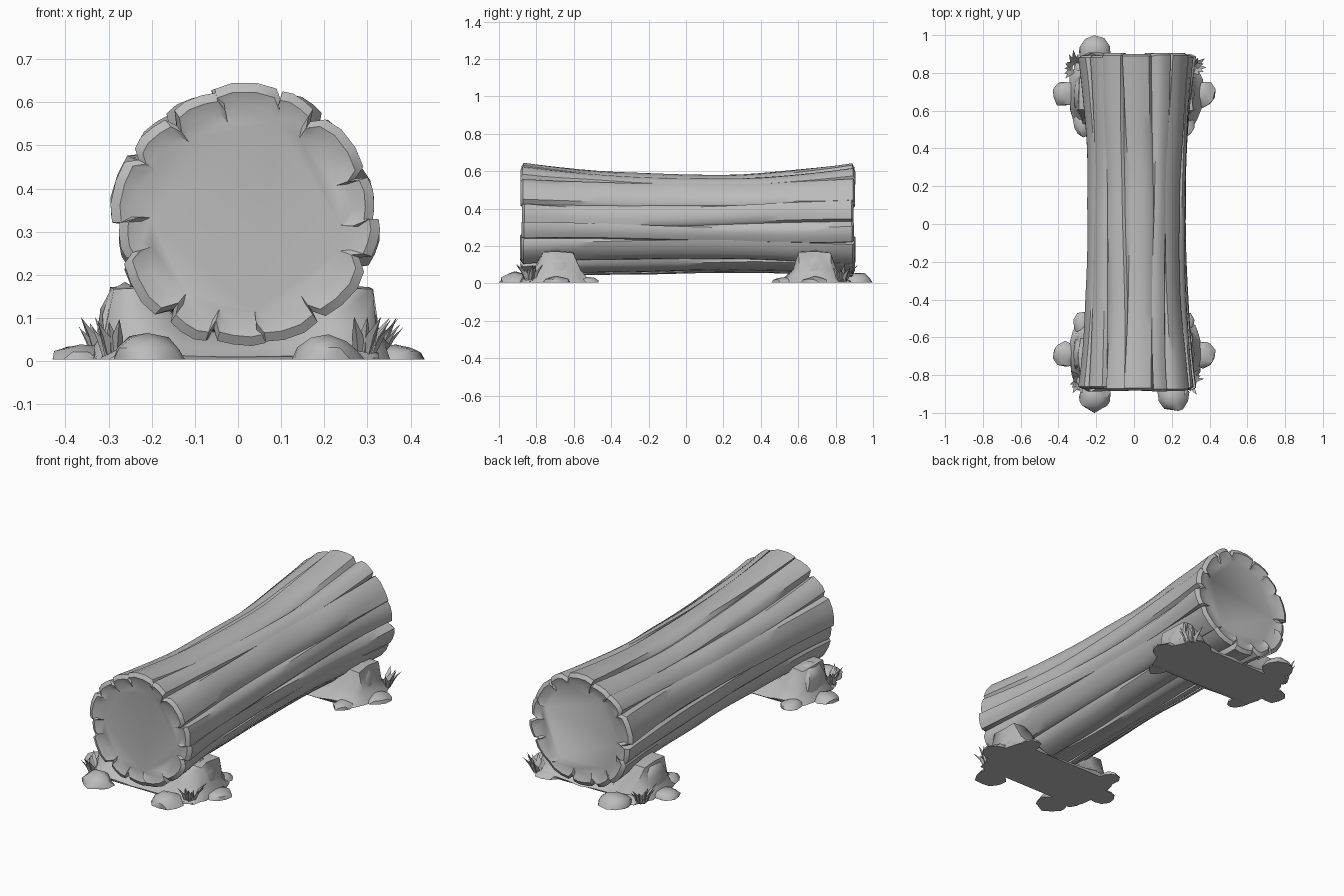
import bpy, bmesh, math, random
from mathutils import Vector, noise

random.seed(7)
cube = bpy.data.objects.get("Cube")
if cube:
    bpy.data.objects.remove(cube, do_unlink=True)

grey = bpy.data.materials.new("weathered_grey")
grey.use_nodes = True
COLOUR = (0.5, 0.5, 0.5, 1)
grey.diffuse_color = COLOUR
grey.node_tree.nodes["Principled BSDF"].inputs["Base Color"].default_value = COLOUR


def finish(bm, name, angle=35):
    bmesh.ops.recalc_face_normals(bm, faces=bm.faces)
    mesh = bpy.data.meshes.new(name)
    bm.to_mesh(mesh)
    bm.free()
    mesh.materials.append(grey)
    obj = bpy.data.objects.new(name, mesh)
    bpy.context.collection.objects.link(obj)
    bpy.ops.object.select_all(action="DESELECT")
    obj.select_set(True)
    bpy.context.view_layer.objects.active = obj
    bpy.ops.object.shade_smooth_by_angle(angle=math.radians(angle))
    return obj


# Log: overlapping bark strips, waisted in the middle, with rounded end lips
def build_log():
    strips, stations = 14, 18
    edges = [(i + random.uniform(-0.25, 0.25)) * math.tau / strips for i in range(strips)]
    lift = [random.uniform(-0.008, 0.008) for _ in range(strips)]
    ragged = [random.uniform(-0.01, 0.012) for _ in range(strips)]

    def ring(bm, t, y, scale):
        verts = []
        waist = 0.255 + 0.043 * abs(t) ** 2.2
        centre_z = 0.318 + 0.014 * t * t
        for i in range(strips):
            a0 = edges[i]
            a1 = edges[(i + 1) % strips] + (math.tau if i == strips - 1 else 0)
            # each strip rises from a tucked edge to a proud one
            notch = 0.010 + 0.016 * abs(t) ** 3
            for f, rise in ((0, -notch), (0.12, 0.001), (0.4, 0.006), (0.72, 0.009), (0.97, 0.004)):
                a = a0 + (a1 - a0) * f + 0.05 * math.sin(2.3 * t + i * 1.7)
                lump = noise.noise(Vector((math.cos(a) * 1.6, y * 2.5, math.sin(a) * 1.6)))
                r = (waist + rise + lift[i] * abs(t) + 0.010 * lump) * scale
                end = ragged[i] * max(0, abs(t) - 0.9) * 10 * math.copysign(1, t)
                verts.append(bm.verts.new((0.017 + r * math.cos(a), y + end,
                                           centre_z + r * math.sin(a))))
        return verts

    bm = bmesh.new()
    rings = [ring(bm, -1, -0.870, 0.83), ring(bm, -1, -0.882, 0.93)]
    for s in range(stations + 1):
        t = -1 + 2 * s / stations
        rings.append(ring(bm, t, 0.01 + 0.88 * t, 1))
    rings += [ring(bm, 1, 0.902, 0.93), ring(bm, 1, 0.890, 0.83)]
    count = len(rings[0])
    for lower, upper in zip(rings, rings[1:]):
        for k in range(count):
            n = (k + 1) % count
            bm.faces.new((lower[k], lower[n], upper[n], upper[k]))
    for end in (rings[0], rings[-1]):
        bm.faces.new(end)
    finish(bm, "log", 38)


# Lumpy stone with a flat underside
def stone(name, centre, size, rough=0.16, squareness=1.0):
    bm = bmesh.new()
    bmesh.ops.create_icosphere(bm, subdivisions=2, radius=1)
    offset = Vector((random.uniform(0, 50), random.uniform(0, 50), 0))
    for v in bm.verts:
        p = v.co.copy()
        shape = 1 + rough * 1.6 * noise.noise(p * 1.5 + offset)
        p = Vector([math.copysign(abs(c) ** squareness, c) for c in p]) * shape
        v.co = (centre[0] + p.x * size[0], centre[1] + p.y * size[1],
                0.004 + max(0, p.z) * size[2])
    bmesh.ops.remove_doubles(bm, verts=bm.verts, dist=0.0005)
    return finish(bm, name, 40)


# Cradle: broad earth bar that carries one end of the log
def cradle(name, y):
    half = [(-0.34, 0.005), (-0.33, 0.035), (-0.305, 0.07), (-0.29, 0.172), (-0.2, 0.176),
            (-0.13, 0.085), (-0.04, 0.065)]
    outline = half + [(-x * 1.06, z) for x, z in reversed(half)]
    bm = bmesh.new()
    layers = []
    for dy, rise in ((-0.17, 0.10), (-0.125, 0.42), (-0.08, 0.97), (0.0, 1.0), (0.08, 0.95),
                     (0.12, 0.4), (0.16, 0.10)):
        layers.append([bm.verts.new((x * (0.9 + 0.1 * rise) + random.uniform(-0.008, 0.008),
                                     y + dy + random.uniform(-0.012, 0.012),
                                     0.004 + (z - 0.004) * rise if z > 0.01 else 0.004))
                       for x, z in outline])
    for a, b in zip(layers, layers[1:]):
        for k in range(len(outline)):
            n = (k + 1) % len(outline)
            bm.faces.new((a[k], a[n], b[n], b[k]))
    bm.faces.new(layers[0])
    bm.faces.new(layers[-1])
    finish(bm, name, 50)


# Grass: a fan of tapering three-sided blades
def grass(name, x, y, heading, blades=8, length=0.11):
    bm = bmesh.new()
    for i in range(blades):
        a = heading + (i / (blades - 1) - 0.5) * 2.6 + random.uniform(-0.1, 0.1)
        out = Vector((math.cos(a), math.sin(a), 0))
        side = Vector((-out.y, out.x, 0)) * 0.016
        root = Vector((x, y, 0.006)) + out * 0.015
        reach = length * random.uniform(0.7, 1.0)
        lean = random.uniform(0.3, 0.75)
        mid = root + out * reach * lean * 0.4 + Vector((0, 0, reach * 0.5))
        tip = bm.verts.new(root + out * reach * lean + Vector((0, 0, reach * 0.9)))
        base = [bm.verts.new(root + d) for d in (side, -side, out * 0.014)]
        belt = [bm.verts.new(mid + d * 0.8) for d in (side, -side, out * 0.014)]
        bm.faces.new(base)
        for k in range(3):
            n = (k + 1) % 3
            bm.faces.new((base[k], base[n], belt[n], belt[k]))
            bm.faces.new((belt[k], belt[n], tip))
    finish(bm, name, 30)


build_log()
for end, word in ((-1, "front"), (1, "back")):
    cradle(word + "_cradle", end * 0.69)
    for side, hand in ((-1, "right"), (1, "left")):
        tag = f"{word}_{hand}"
        stone(tag + "_side_stone", (side * 0.365, end * 0.69), (0.066, 0.068, 0.034))
        stone(tag + "_inner_stone", (side * 0.27, end * 0.53), (0.05, 0.07, 0.03))
        stone(tag + "_shoulder", (side * 0.262, end * 0.69), (0.062, 0.10, 0.172), 0.08, 0.7)
        if (end, side) != (1, 1):
            stone(tag + "_end_stone", (side * 0.21, end * 0.915), (0.085, 0.08, 0.055))
        stone(tag + "_grass_mound", (side * 0.255, end * 0.82), (0.07, 0.07, 0.03))
        heading = math.atan2(end * 0.5, side)
        grass(tag + "_grass", side * (0.285 if end < 0 else 0.31), end * 0.83, heading)
